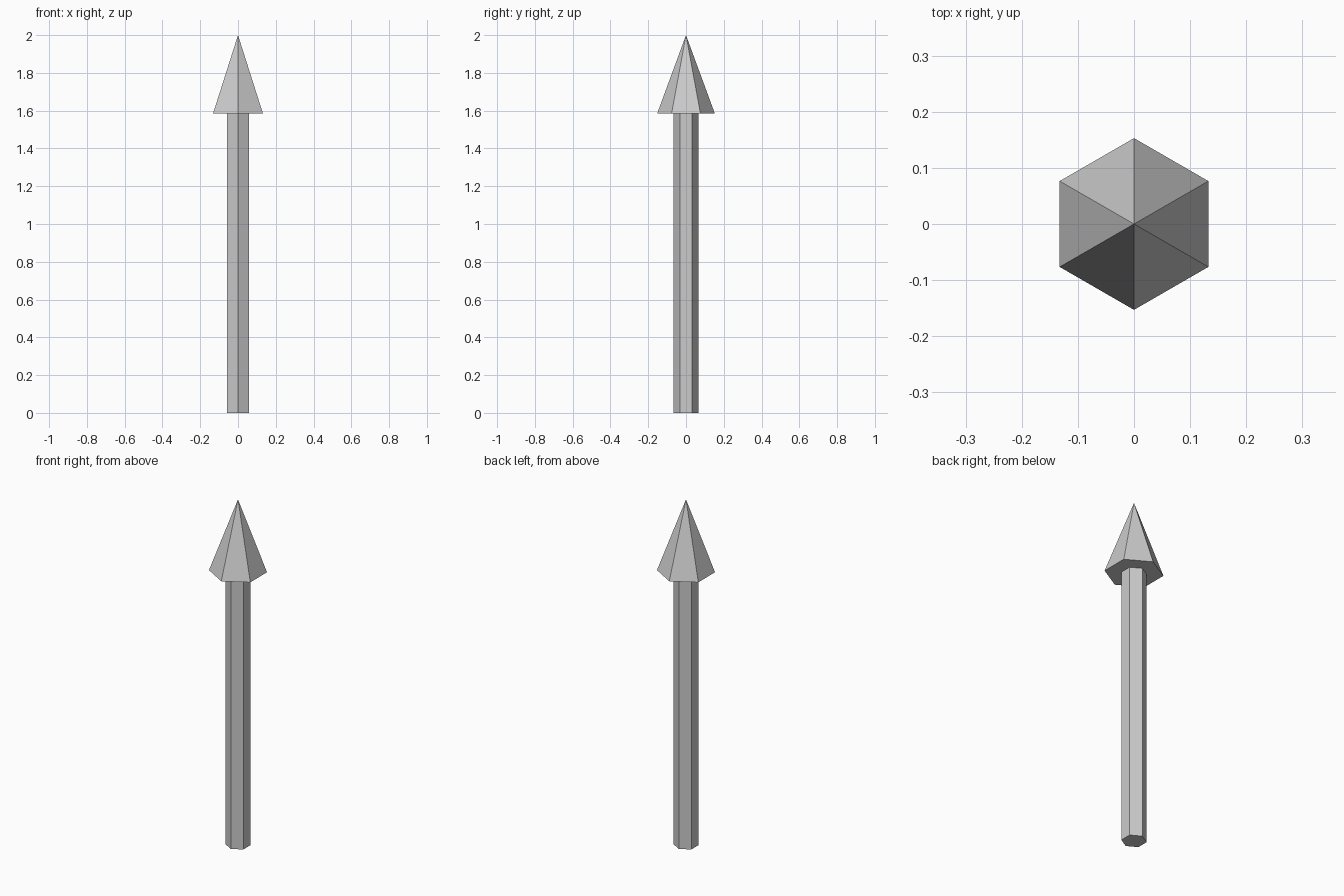
import bpy

if "Cube" in bpy.data.objects:
    bpy.data.objects.remove(bpy.data.objects["Cube"])

SIDES = 6
HEAD_BASE = 1.584
TOP = 2.0


def hex_part(name, r_bottom, r_top, z0, z1):
    # Six-sided solid with corners on the y axis
    bpy.ops.mesh.primitive_cone_add(
        vertices=SIDES, radius1=r_bottom, radius2=r_top,
        depth=z1 - z0, location=(0, 0, (z0 + z1) / 2))
    obj = bpy.context.object
    obj.name = name
    return obj


# Straight hexagonal shaft
hex_part("shaft", 0.066, 0.066, 0.0, HEAD_BASE)

# Pointed hexagonal head
hex_part("pointed_head", 0.153, 0.0, HEAD_BASE, TOP)
